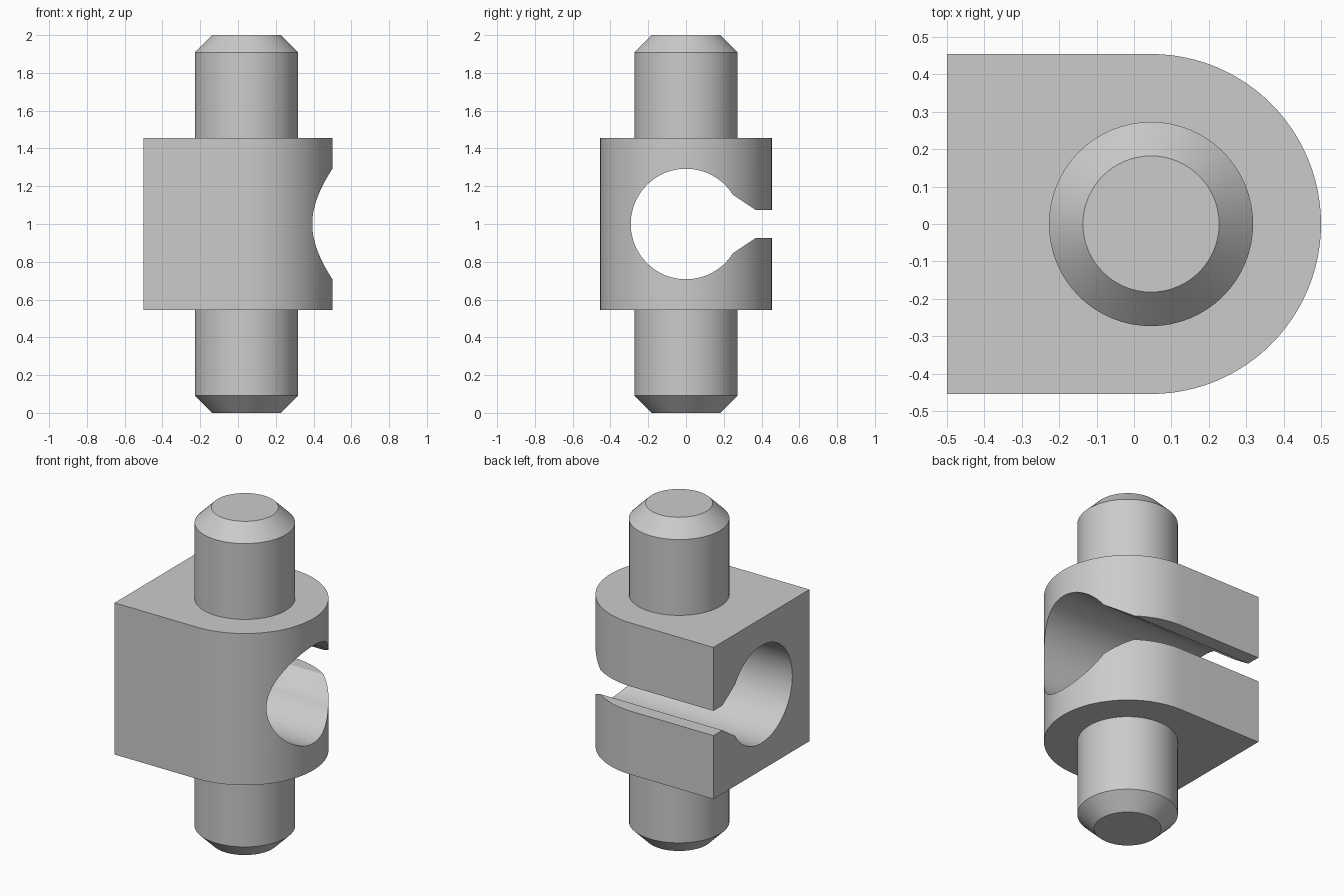
import bpy, bmesh, math
from mathutils import Vector

if "Cube" in bpy.data.objects:
    bpy.data.objects.remove(bpy.data.objects["Cube"])

R = 0.4545        # body half width, half height and nose radius
CX = 0.0455       # pin axis
BORE = 0.2925
MID = 1.0

grey = bpy.data.materials.new("plain grey")
grey.use_nodes = True
grey.diffuse_color = (0.6, 0.6, 0.6, 1)
grey.node_tree.nodes["Principled BSDF"].inputs["Base Color"].default_value = grey.diffuse_color


def arc(radius, start, end, steps):
    angles = [start + (end - start) * i / steps for i in range(steps + 1)]
    return [(radius * math.cos(a), radius * math.sin(a)) for a in angles]


def finish(bm, name):
    bmesh.ops.recalc_face_normals(bm, faces=bm.faces)
    mesh = bpy.data.meshes.new(name)
    bm.to_mesh(mesh)
    bm.free()
    mesh.materials.append(grey)
    ob = bpy.data.objects.new(name, mesh)
    bpy.context.collection.objects.link(ob)
    return ob


def prism(name, points, direction):
    bm = bmesh.new()
    face = bm.faces.new([bm.verts.new(p) for p in points])
    result = bmesh.ops.extrude_face_region(bm, geom=[face], use_keep_orig=True)
    verts = [v for v in result["geom"] if isinstance(v, bmesh.types.BMVert)]
    bmesh.ops.translate(bm, verts=verts, vec=direction)
    return finish(bm, name)


def activate(ob):
    bpy.ops.object.select_all(action='DESELECT')
    ob.select_set(True)
    bpy.context.view_layer.objects.active = ob


def smooth(ob):
    activate(ob)
    bpy.ops.object.shade_smooth_by_angle(angle=math.radians(25))


# Clamp body: square at one end, half round at the other
outline = [(-0.5, -R)] + [(CX + x, y) for x, y in arc(R, -math.pi / 2, math.pi / 2, 48)] + [(-0.5, R)]
body = prism("clamp_body", [(x, y, MID - R) for x, y in outline], Vector((0, 0, 2 * R)))

# Cross bore with a tapered throat and a slot opening at the back
throat = math.atan2(0.155, 0.249)
keyhole = arc(BORE, throat, 2 * math.pi - throat, 72)
keyhole += [(0.37, -0.074), (0.6, -0.074), (0.6, 0.074), (0.37, 0.074)]
cutter = prism("bore_cutter", [(-0.7, y, MID + z) for y, z in keyhole], Vector((1.4, 0, 0)))
cutter.hide_render = True

cut = body.modifiers.new("bore", 'BOOLEAN')
cut.operation = 'DIFFERENCE'
cut.solver = 'EXACT'
cut.object = cutter
activate(body)
bpy.ops.object.modifier_apply(modifier=cut.name)
bpy.data.objects.remove(cutter)
smooth(body)

# Chamfered pins above and below
for name, side in (("upper_pin", 1), ("lower_pin", -1)):
    bm = bmesh.new()
    profile = [(0, 1), (0.182, 1), (0.273, 0.909), (0.273, R - 0.05), (0, R - 0.05)]
    verts = [bm.verts.new((CX + r, 0, MID + side * h)) for r, h in profile]
    edges = [bm.edges.new(pair) for pair in zip(verts, verts[1:])]
    bmesh.ops.spin(bm, geom=verts + edges, cent=(CX, 0, 0), axis=(0, 0, 1),
                   angle=2 * math.pi, steps=64, use_duplicate=False)
    bmesh.ops.remove_doubles(bm, verts=bm.verts, dist=0.0001)
    smooth(finish(bm, name))
